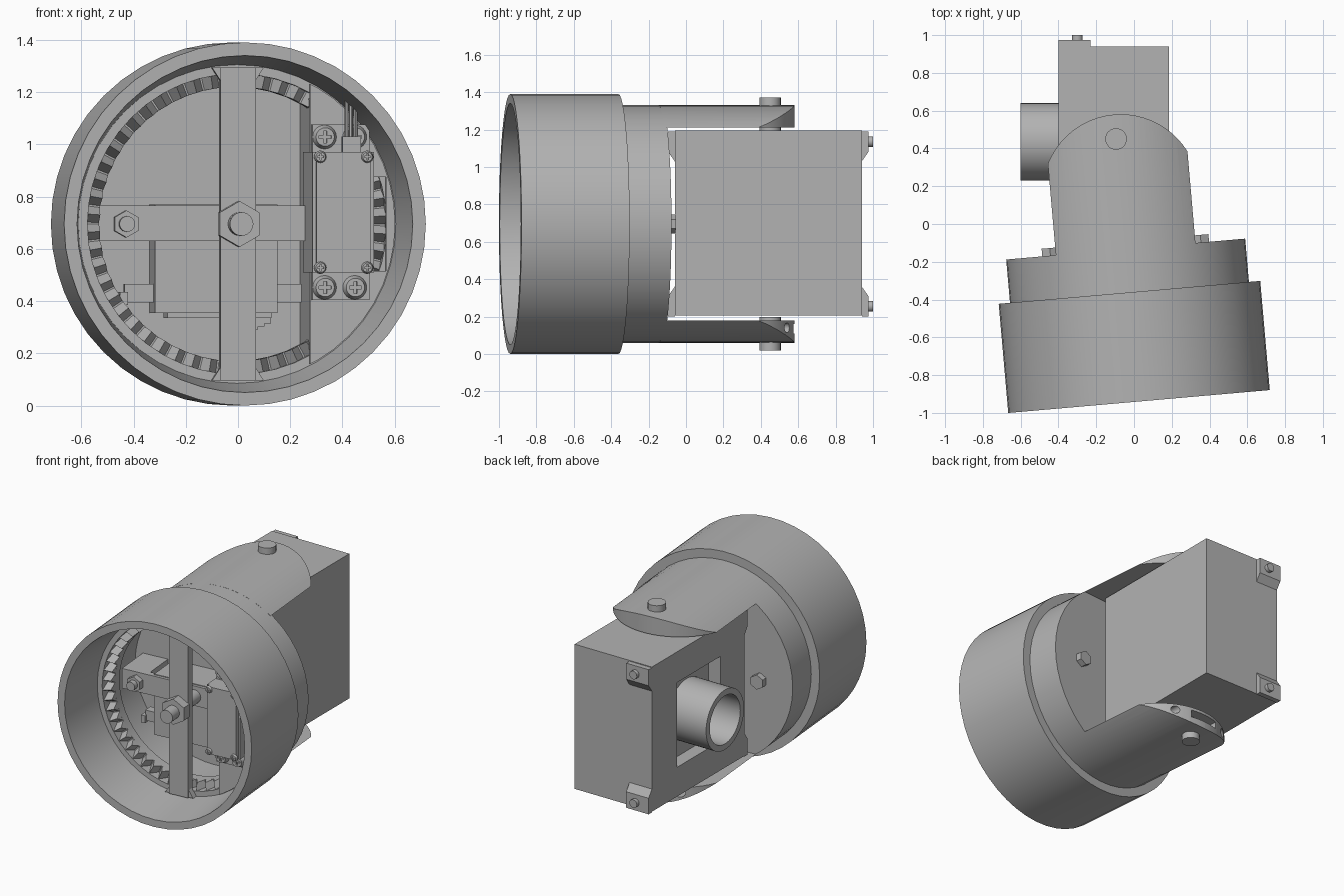
import bpy, bmesh
from math import radians, pi, sin, cos, sqrt
from mathutils import Matrix, Vector

cube = bpy.data.objects.get("Cube")
if cube:
    bpy.data.objects.remove(cube)

grey = bpy.data.materials.new("plain_grey")
grey.use_nodes = True
tone = (0.45, 0.45, 0.45, 1)
grey.diffuse_color = tone
grey.node_tree.nodes["Principled BSDF"].inputs["Base Color"].default_value = tone

# The head swivels on an upright hinge above the fixed body
MID = 0.695
HEAD = Matrix.Translation((-0.095, 0.45, MID)) @ Matrix.Rotation(radians(5), 4, 'Z')
BODY = Matrix.Identity(4)
TURN = {'X': Matrix.Rotation(pi / 2, 4, 'Y'), 'Y': Matrix.Rotation(-pi / 2, 4, 'X'),
        'Z': Matrix.Identity(4)}


def finish(name, bm, frame):
    bmesh.ops.remove_doubles(bm, verts=bm.verts, dist=1e-5)
    bmesh.ops.recalc_face_normals(bm, faces=bm.faces)
    mesh = bpy.data.meshes.new(name)
    bm.to_mesh(mesh)
    bm.free()
    mesh.materials.append(grey)
    obj = bpy.data.objects.new(name, mesh)
    bpy.context.collection.objects.link(obj)
    obj.matrix_world = frame
    return obj


def box(name, x, y, z, frame=HEAD):
    bm = bmesh.new()
    bmesh.ops.create_cube(bm, size=1)
    for v in bm.verts:
        v.co = [(r[0] + r[1]) / 2 + c * (r[1] - r[0]) for r, c in zip((x, y, z), v.co)]
    return finish(name, bm, frame)


def rod(name, centre, radius, length, axis='Y', sides=24, frame=HEAD, tip=None):
    bm = bmesh.new()
    bmesh.ops.create_cone(bm, cap_ends=True, segments=sides, radius1=radius,
                          radius2=radius if tip is None else tip, depth=length,
                          matrix=Matrix.Translation(centre) @ TURN[axis])
    return finish(name, bm, frame)


def prism(name, points, offset, frame=HEAD):
    bm = bmesh.new()
    face = bm.faces.new([bm.verts.new(p) for p in points])
    grown = bmesh.ops.extrude_face_region(bm, geom=[face])["geom"]
    bmesh.ops.translate(bm, vec=offset,
                        verts=[g for g in grown if isinstance(g, bmesh.types.BMVert)])
    return finish(name, bm, frame)


def lathe(name, profile, frame=HEAD, closed=False, place=BODY):
    """Spin (radius, y) points about the y axis."""
    bm = bmesh.new()
    vs = [bm.verts.new((r, y, 0)) for r, y in profile]
    for a, b in zip(vs, vs[1:] + (vs[:1] if closed else [])):
        bm.edges.new((a, b))
    bmesh.ops.spin(bm, geom=bm.verts[:] + bm.edges[:], cent=(0, 0, 0), axis=(0, 1, 0),
                   angle=2 * pi, steps=48, use_merge=True)
    bm.transform(place)
    return finish(name, bm, frame)


def combine(obj, tool, operation):
    bpy.context.view_layer.update()
    mod = obj.modifiers.new("cut", 'BOOLEAN')
    mod.operation, mod.object, mod.solver = operation, tool, 'EXACT'
    bpy.context.view_layer.objects.active = obj
    bpy.ops.object.modifier_apply(modifier=mod.name)
    bpy.data.objects.remove(tool)


# Stepped cup, open at the front
lathe("head_cup", [(0, -0.585), (0.635, -0.585), (0.635, -0.815), (0.695, -0.815),
                   (0.695, -1.395), (0.645, -1.395), (0.61, -1.05), (0.575, -1.05),
                   (0.575, -0.64), (0, -0.64)])

# Inner face gear
lathe("gear_ring", [(0.58, -0.98), (0.525, -0.98), (0.525, -0.92), (0.58, -0.92)], closed=True)
bm = bmesh.new()
TEETH = 52
for i in range(TEETH):
    def at(r, y, k):
        a = 2 * pi * (i + k) / TEETH
        return bm.verts.new((r * cos(a), y, r * sin(a)))
    inner = [at(0.525, -0.98, 0), at(0.525, -0.98, 0.9), at(0.525, -1.03, 0.45)]
    outer = [at(0.578, -0.98, 0), at(0.578, -0.98, 0.9), at(0.578, -1.05, 0.45)]
    bm.faces.new(inner)
    bm.faces.new(outer)
    for j in range(3):
        k = (j + 1) % 3
        bm.faces.new((inner[j], inner[k], outer[k], outer[j]))
finish("gear_teeth", bm, HEAD)

# Two yoke arms: cylinder segments with rounded ends
HALF, SWEEP = 0.385, radians(68)
for side, name in ((1, "upper_arm"), (-1, "lower_arm")):
    arm = rod(name, (0, -0.235, 0), 0.635, 0.73, sides=96)
    outline = [(-HALF, -0.6, side * 0.515), (HALF, -0.6, side * 0.515)]
    for i in range(25):
        a = SWEEP * (1 - i / 12)
        outline.append((0.415 * sin(a), 0.415 * cos(a) - 0.285, side * 0.515))
    combine(arm, prism("arm_outline", outline, (0, 0, side * 0.3)), 'INTERSECT')
    if side < 0:
        combine(arm, box("slot", (-0.11, 0.11), (0.06, 0.2), (-0.585, -0.535)), 'DIFFERENCE')
        for s in (-1, 1):
            combine(arm, rod("hole", (s * 0.21, 0.08, -0.555), 0.026, 0.16), 'DIFFERENCE')
    rod(name + "_hinge_pin", (0, 0, side * 0.587), 0.057, 0.18, 'Z')

# Rear hex bolts on the cup
for s in (-1, 1):
    rod("rear_bolt", (s * 0.40, -0.567, 0.0), 0.05, 0.045, sides=6)

# Upright cross bar with centre nut and stud
box("cross_bar", (-0.068, 0.068), (-1.10, -1.04), (-0.6, 0.6))
for s in (-1, 1):
    z = s * 0.6
    prism("bar_foot", [(-0.1, -1.09, z), (0.1, -1.09, z), (0.068, -1.09, z - s * 0.05),
                       (-0.068, -1.09, z - s * 0.05)], (0, 0.04, 0))
rod("centre_nut", (0, -1.13, 0), 0.088, 0.07, sides=6)
rod("centre_stud", (0, -1.18, 0), 0.045, 0.14)
rod("gear_shaft", (0, -0.85, 0), 0.045, 0.42)

# Mounting plate covering the right-hand part of the cup
plate = rod("motor_plate", (0, -1.065, 0), 0.605, 0.03, sides=48)
combine(plate, box("chord", (0.278, 0.8), (-1.2, -0.9), (-0.7, 0.7)), 'INTERSECT')
combine(plate, box("window", (0.40, 0.57), (-1.2, -0.9), (-0.18, 0.18)), 'DIFFERENCE')
box("plate_flange", (0.278, 0.30), (-1.05, -0.64), (-0.48, 0.48))


def cross_screw(centre, radius, name):
    head = rod(name, centre, radius, radius * 0.7, tip=radius * 0.75)
    head.data.transform(Matrix.Translation(centre) @ Matrix.Rotation(pi, 4, 'X')
                        @ Matrix.Translation(-Vector(centre)))
    x, y, z = centre
    a, b = radius * 0.5, radius * 0.13
    for w, h in ((a, b), (b, a)):
        combine(head, box("drive", (x - w, x + w), (y - radius, y - radius * 0.1),
                          (z - h, z + h)), 'DIFFERENCE')


# Upright motor, its mounting ears and screws
CX, CZ = 0.393, 0.045
box("motor_body", (CX - 0.118, CX + 0.118), (-1.22, -0.80), (CZ - 0.23, CZ + 0.23))
box("motor_cover", (CX - 0.105, CX + 0.105), (-1.245, -1.22), (CZ - 0.23, CZ + 0.23))
for sz in (-1, 1):
    box("motor_ear", (CX - 0.11, CX + 0.11), (-1.12, -1.08),
        (CZ + sz * 0.275 - 0.06, CZ + sz * 0.275 + 0.06))
    for sx in (-1, 1):
        cross_screw((CX + sx * 0.058 - 0.005, -1.133, CZ + sz * 0.288), 0.047, "ear_screw")
        cross_screw((CX + sx * 0.09, -1.25, CZ + sz * 0.212), 0.024, "cover_screw")
box("cable_plug", (CX + 0.0, CX + 0.07), (-1.19, -1.14), (CZ + 0.23, CZ + 0.29))
for i in range(3):
    rod("cable", (CX + 0.018 + i * 0.017, -1.165, CZ + 0.37), 0.008, 0.17, 'Z', 8)

# Level motor with its bracket deep in the cup
box("bracket_bar", (-0.52, 0.28), (-0.90, -0.86), (-0.065, 0.07))
box("bracket_leg", (-0.52, -0.34), (-0.86, -0.64), (-0.065, 0.07))
rod("bracket_nut", (-0.415, -0.92, 0), 0.052, 0.04, sides=6)
rod("bracket_stud", (-0.415, -0.95, 0), 0.03, 0.05)
box("level_motor", (-0.30, 0.17), (-0.88, -0.64), (-0.34, 0.075))
box("level_motor_ears", (-0.41, 0.27), (-0.80, -0.74), (-0.30, -0.23))
box("level_motor_tip", (-0.43, -0.40), (-0.82, -0.72), (-0.31, -0.26))
box("level_motor_base", (-0.25, 0.15), (-0.84, -0.68), (-0.36, -0.34))
for i in range(3):
    box("level_motor_step", (0.05, 0.15 - i * 0.025), (-0.82, -0.72),
        (-0.38 - i * 0.012, -0.35 - i * 0.012))

# Fixed box with a recessed side window and a round snout
case = box("case", (-0.40, 0.185), (-0.06, 0.94), (0.205, 1.195), BODY)
combine(case, box("recess", (-0.5, -0.31), (0.20, 0.67), (MID - 0.29, MID + 0.29), BODY),
        'DIFFERENCE')
snout = Matrix.Translation((-0.6, 0.435, MID)) @ Matrix.Rotation(-pi / 2, 4, 'Z')
lathe("snout_tube", [(0.165, 0.25), (0.165, 0), (0.205, 0), (0.205, 0.30), (0, 0.30), (0, 0.25)],
      BODY, True, snout)

# Screw tabs on the four corners of the snout side
for sy in (-1, 1):
    for sz in (-1, 1):
        def corner(y, z):
            return (-0.40, 0.44 + sy * y, MID + sz * z)
        prism("screw_tab", [corner(0.5, 0.495), corner(0.535, 0.495), corner(0.535, 0.385),
                            corner(0.5, 0.335)], (0.17, 0, 0), BODY)
        rod("tab_screw", (-0.30, 0.44 + sy * 0.545, MID + sz * 0.44), 0.028, 0.03,
            frame=BODY, sides=16)

# Smooth the curved surfaces and keep sharp edges
bpy.ops.object.select_all(action='DESELECT')
for obj in bpy.context.scene.objects:
    if obj.type == 'MESH' and grey.name in obj.data.materials:
        obj.select_set(True)
        bpy.context.view_layer.objects.active = obj
bpy.ops.object.shade_smooth_by_angle(angle=radians(30))
